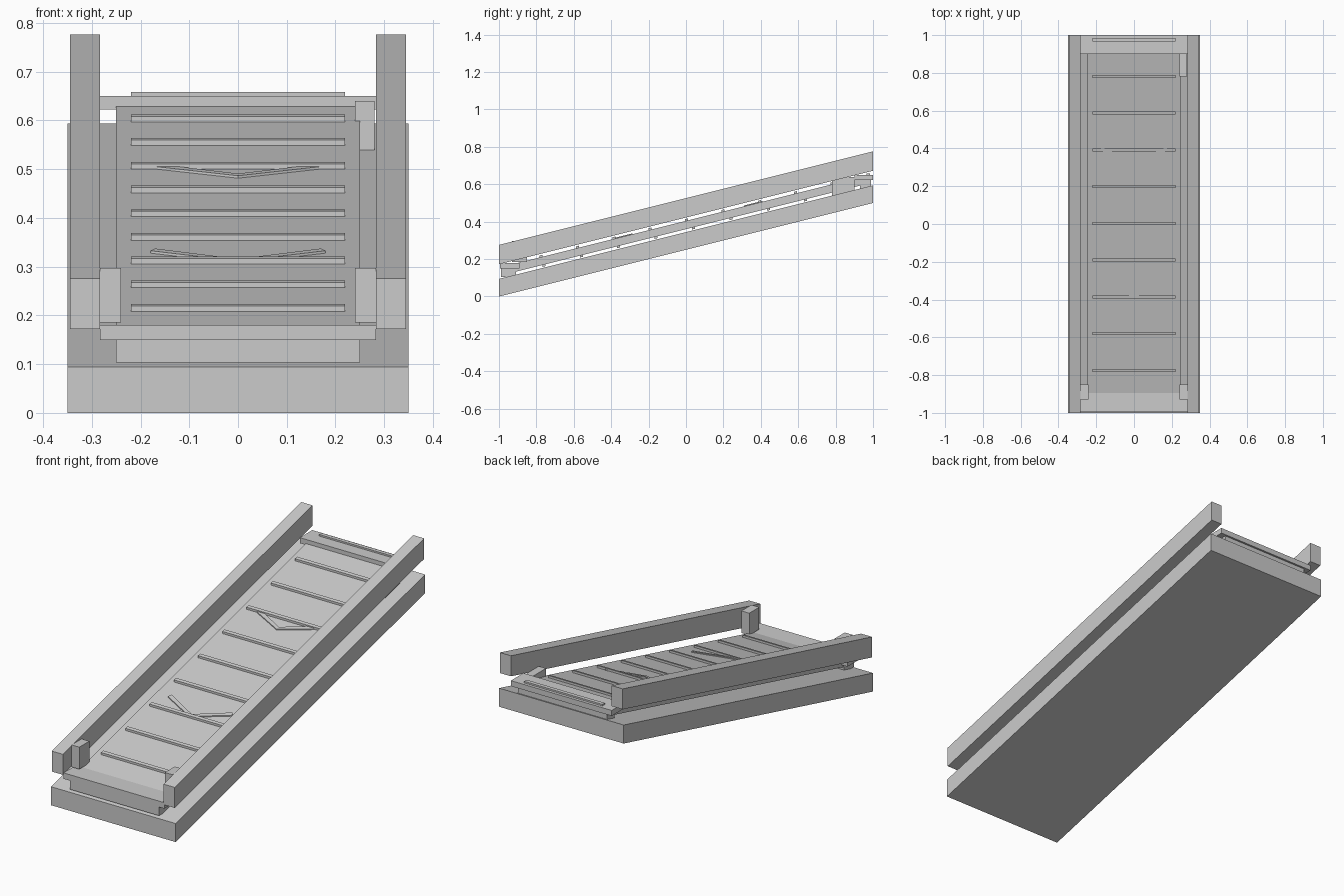
import bpy, bmesh

if "Cube" in bpy.data.objects:
    bpy.data.objects.remove(bpy.data.objects["Cube"])

SLOPE = 0.25


def prism(name, x0, x1, profile):
    """Extrude a closed (y, z) profile from x0 to x1."""
    bm = bmesh.new()
    face = bm.faces.new([bm.verts.new((x0, y, z)) for y, z in profile])
    ext = bmesh.ops.extrude_face_region(bm, geom=[face])
    verts = [g for g in ext["geom"] if isinstance(g, bmesh.types.BMVert)]
    bmesh.ops.translate(bm, vec=(x1 - x0, 0, 0), verts=verts)
    bmesh.ops.recalc_face_normals(bm, faces=bm.faces)
    mesh = bpy.data.meshes.new(name)
    bm.to_mesh(mesh)
    bm.free()
    obj = bpy.data.objects.new(name, mesh)
    bpy.context.collection.objects.link(obj)
    return obj


def box(name, x0, x1, y0, y1, z0, z1):
    return prism(name, x0, x1, [(y0, z0), (y1, z0), (y1, z1), (y0, z1)])


def sloped(name, x0, x1, y0, y1, z0, z1):
    """Slab following the incline; z0 and z1 are its heights at y = 0."""
    return prism(name, x0, x1, [(y0, z0 + SLOPE * y0), (y1, z0 + SLOPE * y1),
                                (y1, z1 + SLOPE * y1), (y0, z1 + SLOPE * y0)])


def chevron(name, y_tip, y_end, half, width, z0, z1):
    """V-shaped marker lying on the belt."""
    outline = [(-half, y_end), (0, y_tip), (half, y_end),
               (half - 0.01, y_end + width), (0, y_tip + width), (-half + 0.01, y_end + width)]
    bm = bmesh.new()
    low = [bm.verts.new((x, y, z0 + SLOPE * y)) for x, y in outline]
    top = [bm.verts.new((x, y, z1 + SLOPE * y)) for x, y in outline]
    for ring in (low, top):
        bm.faces.new((ring[0], ring[1], ring[4], ring[5]))
        bm.faces.new((ring[1], ring[2], ring[3], ring[4]))
    for i in range(6):
        j = (i + 1) % 6
        bm.faces.new((low[i], low[j], top[j], top[i]))
    bmesh.ops.recalc_face_normals(bm, faces=bm.faces)
    mesh = bpy.data.meshes.new(name)
    bm.to_mesh(mesh)
    bm.free()
    bpy.context.collection.objects.link(bpy.data.objects.new(name, mesh))


# Inclined base and belt
sloped("base", -0.35, 0.35, -1, 1, 0.25, 0.344)
sloped("belt", -0.25, 0.25, -0.95, 0.95, 0.36, 0.404)

# Side rails and front posts
for side, s in (("left", -1), ("right", 1)):
    sloped("rail_" + side, s * 0.283, s * 0.345, -1, 1, 0.422, 0.526)
    box("front_post_" + side, s * 0.24, s * 0.283, -0.93, -0.85, 0.185, 0.297)

# Single back support block on the right
box("back_post_right", 0.24, 0.28, 0.78, 0.9, 0.537, 0.64)

# Level end plates with the boxes beneath them
box("front_plate", -0.283, 0.283, -0.995, -0.89, 0.15, 0.18)
box("front_box", -0.25, 0.25, -0.99, -0.91, 0.103, 0.15)
box("back_plate", -0.283, 0.283, 0.9, 1.0, 0.622, 0.65)
box("back_box", -0.25, 0.25, 0.93, 0.99, 0.578, 0.622)
box("back_plate_slat", -0.22, 0.22, 0.965, 0.985, 0.645, 0.658)

# Slats on the upper and lower runs of the belt
for i in range(9):
    y = -0.775 + 0.1945 * i
    sloped(f"upper_slat_{i + 1}", -0.22, 0.22, y - 0.008, y + 0.008, 0.402, 0.415)
    y = -0.76 + 0.2 * i
    sloped(f"lower_slat_{i + 1}", -0.22, 0.22, y - 0.008, y + 0.008, 0.35, 0.362)

# Direction markers
chevron("front_marker", -0.39, -0.305, 0.18, 0.018, 0.402, 0.409)
chevron("back_marker", 0.31, 0.39, 0.18, 0.018, 0.402, 0.409)
